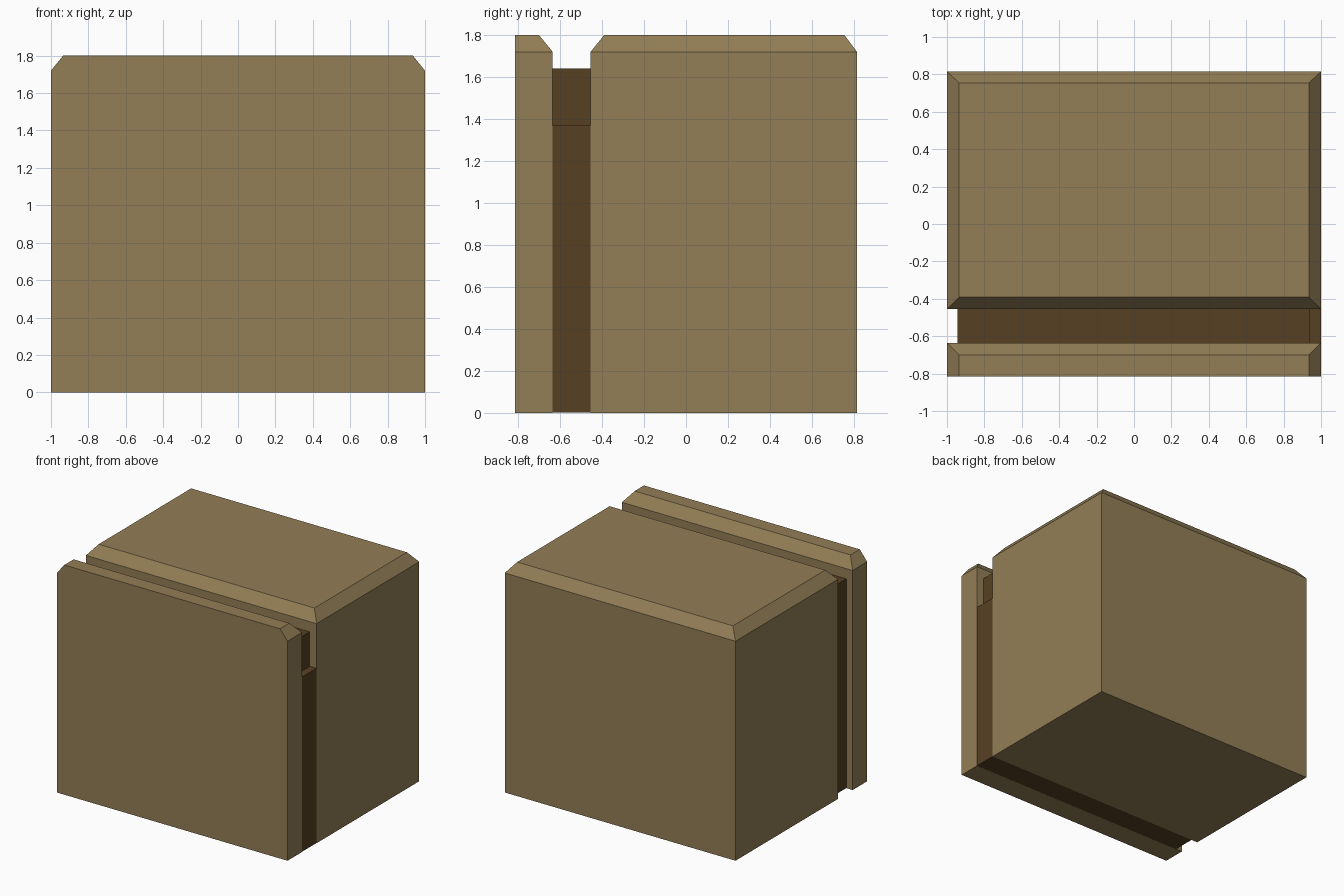
import bpy
import bmesh

if "Cube" in bpy.data.objects:
    bpy.data.objects.remove(bpy.data.objects["Cube"])


def material(name, rgb):
    m = bpy.data.materials.new(name)
    m.diffuse_color = (*rgb, 1)
    m.use_nodes = True
    m.node_tree.nodes["Principled BSDF"].inputs["Base Color"].default_value = m.diffuse_color
    return m


def loft(name, rings, mat):
    """Stack of rectangles (x0, x1, y0, y1, z) joined into a closed solid."""
    bm = bmesh.new()
    loops = [[bm.verts.new(p) for p in ((x0, y0, z), (x1, y0, z), (x1, y1, z), (x0, y1, z))]
             for x0, x1, y0, y1, z in rings]
    for low, high in zip(loops, loops[1:]):
        for i in range(4):
            j = (i + 1) % 4
            bm.faces.new((low[i], low[j], high[j], high[i]))
    bm.faces.new(loops[0][::-1])
    bm.faces.new(loops[-1])
    mesh = bpy.data.meshes.new(name)
    bm.to_mesh(mesh)
    bm.free()
    mesh.materials.append(mat)
    obj = bpy.data.objects.new(name, mesh)
    bpy.context.collection.objects.link(obj)
    return obj


def chamfered_block(name, y0, y1, front_cut, back_cut, mat):
    """Full-width block with its top edges cut back."""
    c = 0.065
    loft(name, [(-1, 1, y0, y1, 0), (-1, 1, y0, y1, 1.72),
                (-1 + c, 1 - c, y0 + front_cut, y1 - back_cut, 1.80)], mat)


tan = material("tan_shell", (0.29, 0.21, 0.093))
brown = material("brown_core", (0.095, 0.051, 0.017))

# Outer shell: main body and front door, separated by a gap
chamfered_block("main_body", -0.455, 0.815, 0.065, 0.06, tan)
chamfered_block("front_door", -0.815, -0.635, 0, 0.065, tan)

# Dark core showing in the gap, and hinge-side panel; just inside the shell
e = 0.001
loft("inner_core", [(-0.945, 0.94, -0.815 + e, 0.75, e), (-0.945, 0.94, -0.815 + e, 0.75, 1.64)], brown)
loft("side_panel", [(0.94, 1 - e, -0.73, 0.73, e), (0.94, 1 - e, -0.73, 0.73, 1.37)], brown)
